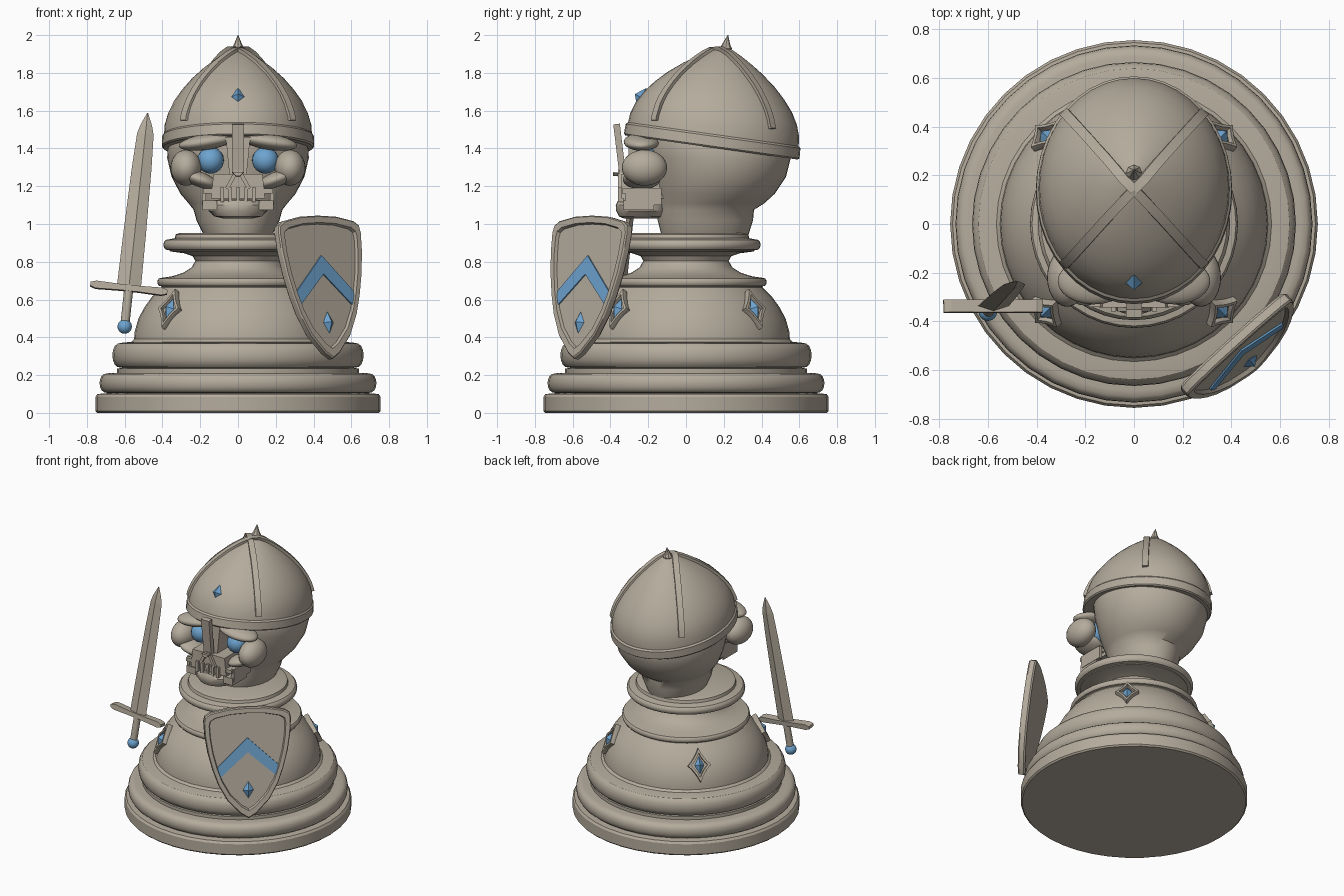
import bpy, bmesh, math
from mathutils import Matrix, Vector
from mathutils.bvhtree import BVHTree

if "Cube" in bpy.data.objects:
    bpy.data.objects.remove(bpy.data.objects["Cube"])


def material(name, rgb):
    m = bpy.data.materials.new(name)
    m.diffuse_color = (*rgb, 1)
    m.use_nodes = True
    m.node_tree.nodes["Principled BSDF"].inputs["Base Color"].default_value = m.diffuse_color
    return m


STONE = material("warm stone", (0.46, 0.41, 0.335))
BLUE = material("gem blue", (0.155, 0.37, 0.63))


def finish(name, bm, mat, angle=32):
    bmesh.ops.remove_doubles(bm, verts=bm.verts, dist=1e-5)
    bmesh.ops.recalc_face_normals(bm, faces=bm.faces)
    me = bpy.data.meshes.new(name)
    bm.to_mesh(me)
    bm.free()
    me.materials.append(mat)
    ob = bpy.data.objects.new(name, me)
    bpy.context.collection.objects.link(ob)
    bpy.ops.object.select_all(action='DESELECT')
    ob.select_set(True)
    bpy.context.view_layer.objects.active = ob
    if angle:
        bpy.ops.object.shade_smooth_by_angle(angle=math.radians(angle))
    return ob


def loft(name, rings, mat=STONE, matrix=Matrix(), angle=32):
    """Skin a list of equal-length closed rings and cap both ends."""
    bm = bmesh.new()
    rows = [[bm.verts.new(matrix @ Vector(p)) for p in r] for r in rings]
    n = len(rows[0])
    for a, b in zip(rows, rows[1:]):
        for i in range(n):
            j = (i + 1) % n
            bm.faces.new((a[i], a[j], b[j], b[i]))
    bm.faces.new(rows[0])
    bm.faces.new(rows[-1])
    return finish(name, bm, mat, angle)


def oval(rx, ry, z, cy=0, n=40, slope=0):
    a = [2 * math.pi * i / n for i in range(n)]
    return [(rx * math.cos(t), cy + ry * math.sin(t), z - slope * ry * math.sin(t)) for t in a]


def blob(name, c, r, mat=STONE, tilt=0):
    bm = bmesh.new()
    bmesh.ops.create_uvsphere(bm, u_segments=24, v_segments=16, radius=1)
    m = Matrix.Translation(c) @ Matrix.Rotation(tilt, 4, 'Y') @ Matrix.Diagonal((*r, 1))
    bm.transform(m)
    return finish(name, bm, mat, 60)


def box(name, c, s, tilt=0, lean=0, taper=1):
    r = [(-.5, -.5), (.5, -.5), (.5, .5), (-.5, .5)]
    m = Matrix.Translation(c) @ Matrix.Rotation(tilt, 4, 'Y') @ Matrix.Rotation(lean, 4, 'X')
    rings = [[(x * s[0] * k, y * s[1], z * s[2]) for x, y in r] for z, k in ((-.5, taper), (.5, 1))]
    return loft(name, rings, STONE, m, 0)


def frame(origin, u, v):
    u, v = Vector(u).normalized(), Vector(v).normalized()
    m = Matrix((u, v, u.cross(v))).transposed().to_4x4()
    return Matrix.Translation(origin) @ m


def gem(name, m, w, h, d):
    ring = [(w, 0, 0), (0, h, 0), (-w, 0, 0), (0, -h, 0)]
    loft(name, [[(0, 0, -d)] * 4, ring, [(0, 0, d)] * 4], BLUE, m, 0)


def framed_plate(name, m, outline, thick, inset, recess, cy):
    """Plate with a raised border around a sunken panel."""
    def at(k, d):
        return [(x * k, cy + (y - cy) * k, d) for x, y in outline]
    return loft(name, [at(.97, 0), at(1, .01), at(1, thick - .008), at(.98, thick),
                       at(inset, thick), at(inset - .02, thick - recess)], STONE, m, 25)


# Turned pedestal
def bead(r, bulge, z0, z1, n=8):
    return [(r + bulge * math.sin(math.pi * i / n) ** .7,
             (z0 + z1) / 2 - (z1 - z0) / 2 * math.cos(math.pi * i / n)) for i in range(n + 1)]


profile = [(.745, 0), (.755, .01), (.755, .085), (.745, .1)] + bead(.685, .048, .105, .21) \
    + [(.64, .212), (.64, .235)] + bead(.61, .055, .238, .372) \
    + [(.565, .376), (.55, .39), (.547, .43), (.527, .5), (.495, .56), (.455, .615), (.405, .665)] \
    + bead(.405, .022, .67, .715, 6) \
    + [(.35, .723), (.29, .742), (.245, .77), (.226, .805), (.24, .83), (.285, .845), (.36, .855)] \
    + bead(.36, .035, .86, .92, 6) + [(.335, .925), (.33, .945), (.31, .952)]
loft("pedestal", [oval(r, r, z) for r, z in profile])

# Diamond ornaments round the pedestal
curved = []
tips = [(.078, 0), (0, .115), (-.078, 0), (0, -.115)]
for (ax, ay), (bx, by) in zip(tips, tips[1:] + tips[:1]):
    for t in (0, .25, .5, .75):
        k = 1 - .45 * t * (1 - t)
        curved.append(((ax + (bx - ax) * t) * k, (ay + (by - ay) * t) * k))
for i in range(4):
    a = math.pi / 4 + i * math.pi / 2
    c, s = math.cos(a), math.sin(a)
    m = frame((.492 * c, .492 * s, .54), (-s, c, 0), (-.5 * c, -.5 * s, 1))
    framed_plate("ornament_frame", m, curved, .035, .72, .02, 0)
    gem("ornament_gem", m @ Matrix.Translation((0, 0, .022)), .032, .06, .032)

# Skull: height, half width, front, back
skull = [(.94, .18, -.13, .33), (1.02, .22, -.15, .355), (1.075, .235, -.15, .36),
         (1.11, .262, -.155, .415), (1.16, .305, -.165, .47), (1.25, .352, -.18, .53),
         (1.35, .375, -.2, .555), (1.45, .37, -.22, .54), (1.55, .3, -.18, .42), (1.6, .15, 0, .3)]
loft("skull", [oval(rx, (b - f) / 2, z, (b + f) / 2) for z, rx, f, b in skull], angle=50)

# Paired face parts
for s in (-1, 1):
    blob("eye", (s * .145, -.215, 1.337), (.07, .07, .07), BLUE)
    blob("cheekbone", (s * .275, -.22, 1.298), (.082, .12, .095))
    blob("lower_cheek", (s * .2, -.235, 1.235), (.1, .1, .04), tilt=-s * .35)
    blob("brow", (s * .165, -.235, 1.435), (.15, .095, .042), tilt=s * .15)
    box("nose_side", (s * .032, -.335, 1.235), (.02, .05, .11), tilt=-s * .5)
    box("jaw_side", (s * .18, -.225, 1.145), (.022, .19, .09))
    box("jaw_corner", (s * .15, -.25, 1.1), (.075, .16, .05))

# Muzzle, jaw and teeth
box("nose_bridge", (0, -.24, 1.36), (.13, .13, .2), taper=.7)
box("upper_jaw", (0, -.23, 1.2), (.26, .225, .13), taper=1.1)
box("upper_lip", (0, -.24, 1.175), (.37, .2, .025))
loft("lower_jaw", [oval(rx, ry, z, -.23, 24) for z, rx, ry in
                   ((1.03, .08, .1), (1.04, .125, .125), (1.07, .155, .14),
                    (1.1, .155, .142), (1.125, .13, .13), (1.13, .09, .1))])
for i in range(-2, 3):
    box("tooth", (i * .042, -.345, 1.155), (.022, .03, .075), taper=.8)

# Nasal guard
box("nasal_guard", (0, -.352, 1.4), (.066, .035, .26), lean=.12, taper=.9)
loft("nasal_guard_tip", [[(-.031, -.385, 1.275), (.031, -.385, 1.275), (.031, -.352, 1.27), (-.031, -.352, 1.27)],
                         [(-.01, -.387, 1.255), (.01, -.387, 1.255), (.01, -.355, 1.252), (-.01, -.355, 1.252)]], angle=0)

# Helmet: pointed dome tilted back, with brim band
dome = [(0, .93), (0, 1.02), (.008, 1.04), (.06, 1.035), (.07, 1.01), (.12, 1.0), (.18, .955), (.24, .88),
        (.3, .77), (.36, .635), (.42, .465), (.46, .33), (.495, .2), (.52, .09), (.533, .015)]
helmet = loft("helmet", [oval(.388 * k, .447 * k, 1.405 + h, .135 + .14 * h, 40, .14) for h, k in dome], angle=28)

# Four crossing straps laid on the dome
tree = BVHTree.FromPolygons([v.co for v in helmet.data.vertices],
                            [tuple(p.vertices) for p in helmet.data.polygons])
for sx in (-1, 1):
    for sy in (-1, 1):
        d = Vector((sx * .288, sy * .318, 0))
        side = Vector((-d.y, d.x, 0)).normalized() * .02
        rings = []
        for i in range(13):
            t = math.sin(i / 12 * math.pi / 2) * .97
            p, n, _, _ = tree.ray_cast(Vector((0, .145, 3)) + d * t, Vector((0, 0, -1)))
            if p is None or p.z < 1.43:
                break
            rings.append([p - side - n * .02, p + side - n * .02, p + side + n * .016, p - side + n * .016])
        loft("helmet_strap", rings)

# Helmet spike and forehead gem
loft("helmet_spike", [oval(r, r, z, y, 8) for r, z, y in
                      ((.03, 1.91, .208), (.033, 1.93, .21), (.022, 1.95, .212), (.002, 2.0, .222))], angle=0)
gem("forehead_gem", frame((0, -.235, 1.67), (1, 0, 0), (0, .5, 1)), .042, .056, .04)

# Shield with chevron plate and gem
m = frame((.475, -.562, .28), (.74, .67, 0), (-.08, .095, .75))
half = [(.05, .03), (.14, .125), (.2, .235), (.237, .34), (.268, .46), (.287, .58),
        (.293, .68), (.285, .715), (.25, .738), (.13, .762)]
outline = [(0, 0)] + half + [(0, .768)] + [(-x, y) for x, y in reversed(half)]
framed_plate("shield", m, outline, .05, .88, .018, .45)
chev = [(-.2, .275), (0, .455), (.2, .275), (.2, .365), (0, .555), (-.2, .365)]
loft("shield_chevron", [[(x, y, d) for x, y in chev] for d in (.031, .04)], BLUE, m, 0)
gem("shield_gem", m @ Matrix.Translation((0, .195, .036)), .036, .058, .028)

# Sword leaning in and back
m = frame((-.6, -.36, .457), (1, 0, -.107), (.122, .125, 1.135))
blade = [(.2, .064), (.5, .06), (.85, .052), (1.03, .044), (1.08, .03), (1.145, .002)]
loft("sword_blade", [[(w, v, 0), (0, v, w * .33), (-w, v, 0), (0, v, -w * .33)] for v, w in blade], STONE, m, 0)
guard = [(-.205, .01), (-.175, .02), (-.05, .016), (.05, .016), (.175, .02), (.205, .01)]
loft("sword_guard", [[(u, .205 + h, .026), (u, .205 - h, .026), (u, .205 - h, -.026), (u, .205 + h, -.026)]
                     for u, h in guard], STONE, m, 0)
loft("sword_grip", [[(.024 * math.cos(i * math.pi / 6), v, .024 * math.sin(i * math.pi / 6))
                     for i in range(12)] for v in (.02, .2)], STONE, m)
blob("sword_pommel", (-.6, -.36, .457), (.038, .038, .038), BLUE)
